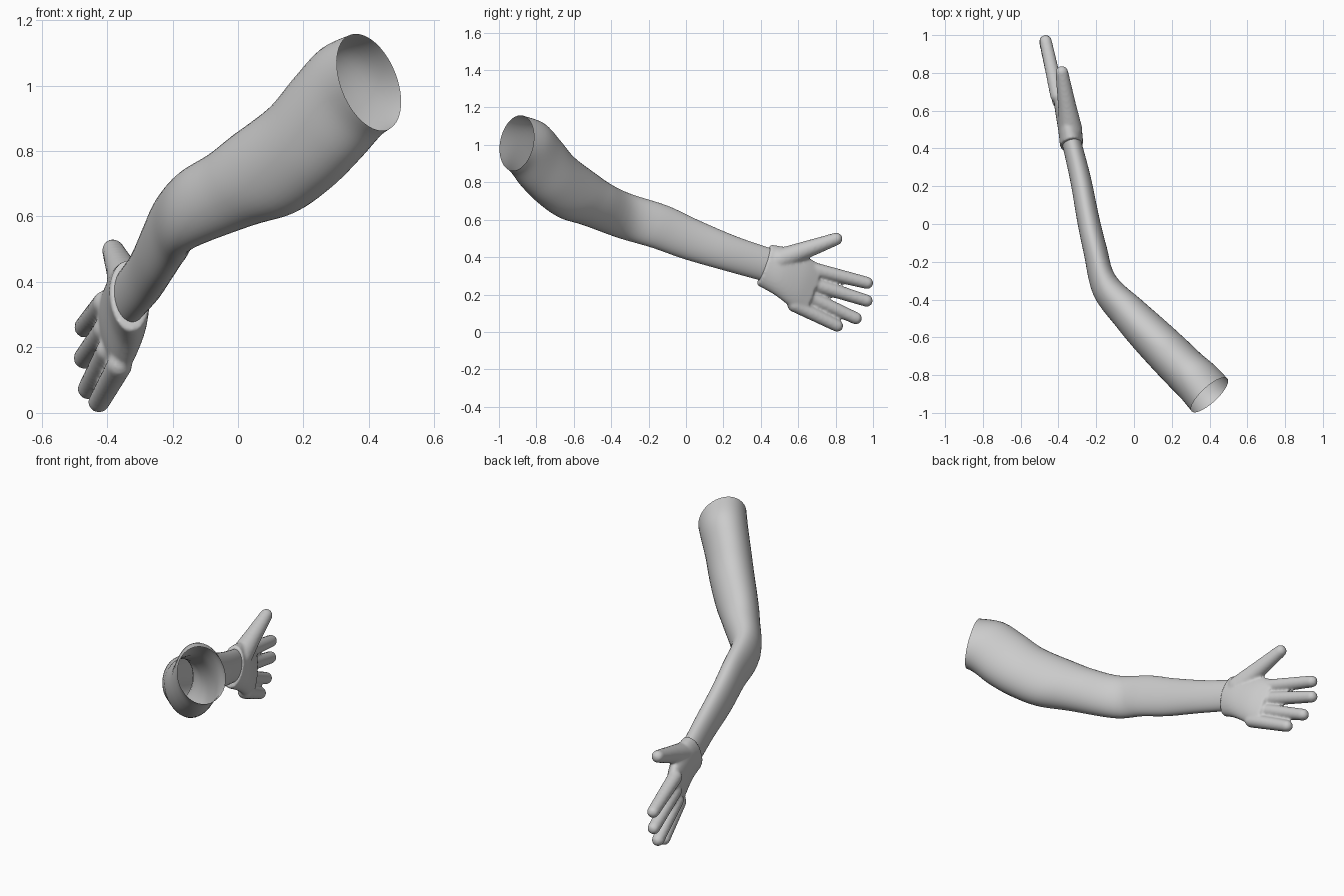
import bpy, bmesh, math
from mathutils import Vector as V

if "Cube" in bpy.data.objects:
    bpy.data.objects.remove(bpy.data.objects["Cube"])

grey = bpy.data.materials.new("plain grey")
grey.diffuse_color = (0.6, 0.6, 0.6, 1)
grey.use_nodes = True
grey.node_tree.nodes["Principled BSDF"].inputs["Base Color"].default_value = grey.diffuse_color


def section(top, bottom, side):
    """Oval cross-section from its top point, bottom point and half-width vector."""
    t, b = V(top), V(bottom)
    return [(t + b) / 2, V((side[0], side[1], 0)), (t - b) / 2]


def smooth_sections(secs, steps):
    """Catmull-Rom blend between neighbouring sections."""
    out = []
    n = len(secs)
    for i in range(n - 1):
        a, b, c, d = (secs[max(0, min(n - 1, j))] for j in (i - 1, i, i + 1, i + 2))
        for k in range(steps):
            t = k / steps
            out.append([0.5 * (2 * q + (r - p) * t + (2 * p - 5 * q + 4 * r - s) * t * t
                               + (3 * q - p - 3 * r + s) * t ** 3)
                        for p, q, r, s in zip(a, b, c, d)])
    return out + [secs[-1]]


def loft(bm, secs, sides, caps=False):
    rings = []
    for c, u, v in secs:
        rings.append([bm.verts.new(c + u * math.cos(2 * math.pi * i / sides)
                                   + v * math.sin(2 * math.pi * i / sides))
                      for i in range(sides)])
    for a, b in zip(rings, rings[1:]):
        for i in range(sides):
            j = (i + 1) % sides
            bm.faces.new((a[i], a[j], b[j], b[i]))
    if caps:
        bm.faces.new(rings[0][::-1])
        bm.faces.new(rings[-1])


def capsule(bm, p0, r0, p1, r1, sides=20):
    """Tapered finger segment with rounded ends."""
    p0, p1 = V(p0), V(p1)
    d = (p1 - p0).normalized()
    u = d.cross(V((1, 0, 0))).normalized()
    v = d.cross(u)
    secs = []
    for p, r, start in ((p0, r0, -90), (p1, r1, 0)):
        for k in range(7):
            a = math.radians(start + 15 * k)
            w = r * max(math.cos(a), 0.06)
            secs.append((p + d * r * math.sin(a), u * w, v * w))
    loft(bm, secs, sides, True)


def finish(bm, name):
    bmesh.ops.recalc_face_normals(bm, faces=bm.faces)
    me = bpy.data.meshes.new(name)
    bm.to_mesh(me)
    bm.free()
    me.materials.append(grey)
    for p in me.polygons:
        p.use_smooth = True
    ob = bpy.data.objects.new(name, me)
    bpy.context.collection.objects.link(ob)
    return ob


# Arm sleeve: open shoulder, upper arm, elbow, forearm, wrist
arm = [
    section((.36, -.885, 1.158), (.44, -.925, .862), (.09, .09)),
    section((.28, -.78, 1.12), (.405, -.90, .835), (.09, .087)),
    section((.20, -.70, 1.035), (.345, -.85, .765), (.086, .084)),
    section((.12, -.62, .94), (.265, -.77, .685), (.084, .082)),
    section((.00, -.50, .85), (.16, -.665, .61), (.079, .076)),
    section((-.07, -.42, .795), (.03, -.54, .57), (.07, .068)),
    section((-.16, -.305, .74), (-.15, -.35, .50), (.059, .050)),
    section((-.215, -.10, .675), (-.195, -.18, .45), (.061, .016)),
    section((-.25, .06, .60), (-.235, -.01, .39), (.058, .012)),
    section((-.29, .27, .51), (-.275, .20, .33), (.054, .011)),
    section((-.335, .46, .445), (-.325, .40, .275), (.050, .010)),
]
bm = bmesh.new()
loft(bm, smooth_sections(arm, 5), 40)
finish(bm, "arm")

# Hand: palm, thumb and four fingers fused into one smooth skin
bm = bmesh.new()
palm = [
    section((-.335, .453, .467), (-.325, .380, .250), (.061, .012)),
    section((-.355, .54, .45), (-.325, .47, .200), (.060, .012)),
    section((-.385, .65, .40), (-.345, .56, .135), (.051, .010)),
    section((-.415, .73, .35), (-.365, .64, .10), (.034, .006)),
]
loft(bm, smooth_sections(palm, 5), 32, True)
# thumb
capsule(bm, (-.335, .50, .385), .062, (-.355, .63, .435), .048)
capsule(bm, (-.355, .63, .435), .048, (-.382, .803, .497), .034)
# index, middle, ring, little
for base, tip in (((-.405, .68, .335), (-.468, .968, .262)),
                  ((-.403, .68, .255), (-.470, .966, .167)),
                  ((-.395, .65, .190), (-.457, .908, .073)),
                  ((-.362, .58, .145), (-.425, .808, .033))):
    capsule(bm, base, .039, tip, .033)
hand = finish(bm, "hand")
rm = hand.modifiers.new("fuse", 'REMESH')
rm.mode = 'VOXEL'
rm.voxel_size = 0.008
rm.use_smooth_shade = True
sm = hand.modifiers.new("soften", 'SMOOTH')
sm.factor = 0.5
sm.iterations = 6
